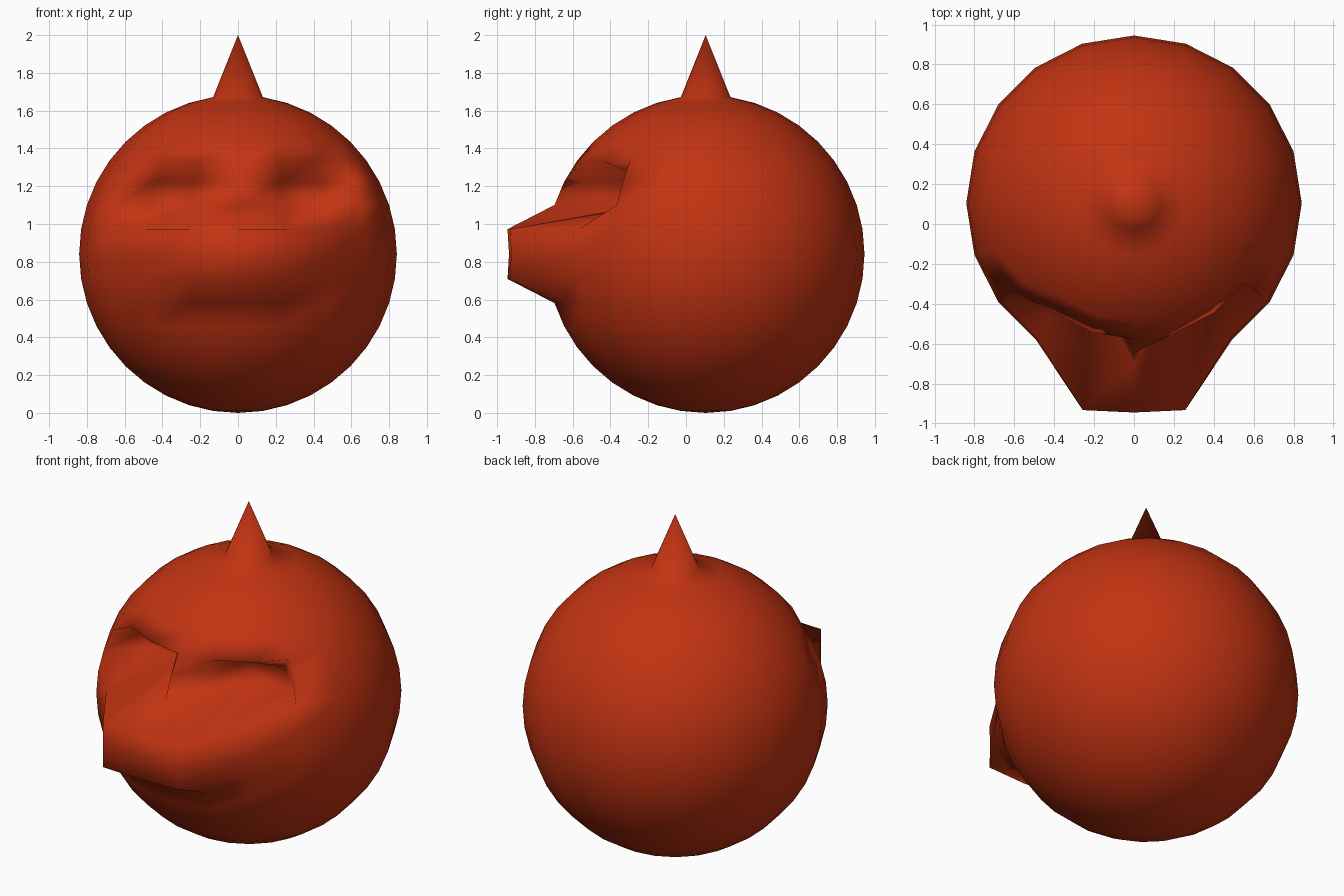
import bpy, bmesh, math
from mathutils import Vector

old = bpy.data.objects.get("Cube")
if old:
    bpy.data.objects.remove(old, do_unlink=True)

SEGMENTS, RINGS, RADIUS = 20, 20, 0.841
CENTRE = Vector((0, 0.104, RADIUS))

red = bpy.data.materials.new("brick_red")
red.use_nodes = True
red.diffuse_color = (0.54, 0.033, 0.006, 1)
red.node_tree.nodes["Principled BSDF"].inputs["Base Color"].default_value = red.diffuse_color


def grid_place(co):
    """Ring counted from the top, and meridian counted from the front toward +x."""
    ring = round(math.acos(max(-1, min(1, co.z / RADIUS))) / math.pi * RINGS)
    meridian = round(math.atan2(co.x, -co.y) / math.tau * SEGMENTS)
    return ring, meridian


bm = bmesh.new()
bmesh.ops.create_uvsphere(bm, u_segments=SEGMENTS, v_segments=RINGS, radius=RADIUS)
place = {v: grid_place(v.co) for v in bm.verts}

# Split every quad along the same diagonal, rising toward the next meridian
for face in [f for f in bm.faces if len(f.verts) == 4]:
    top = min(place[v][0] for v in face.verts)
    mid = face.calc_center_median()
    side = Vector((-mid.y, mid.x, 0))
    upper = [v for v in face.verts if place[v][0] == top]
    lower = [v for v in face.verts if place[v][0] != top]
    bmesh.utils.face_split(face, max(upper, key=lambda v: v.co.dot(side)),
                           min(lower, key=lambda v: v.co.dot(side)))

bmesh.ops.translate(bm, verts=bm.verts, vec=CENTRE)

for v, (ring, meridian) in place.items():
    column = abs(meridian)
    # Pointed tip pulled from the top pole
    if ring == 0:
        v.co.z = 2
    # Blunt snout pulled forward
    elif 9 <= ring <= 11 and column <= 1:
        v.co.y = -0.945 + 0.012 * column + (0.008 if ring == 10 else 0)
    # Eye hollows pushed back on both sides of the centre ridge
    elif ring in (7, 8) and column in (1, 2):
        v.co.y = -0.26 + 0.04 * column

bmesh.ops.recalc_face_normals(bm, faces=bm.faces)
mesh = bpy.data.meshes.new("head")
bm.to_mesh(mesh)
bm.free()
mesh.materials.append(red)
mesh.shade_smooth()

head = bpy.data.objects.new("head", mesh)
bpy.context.collection.objects.link(head)
